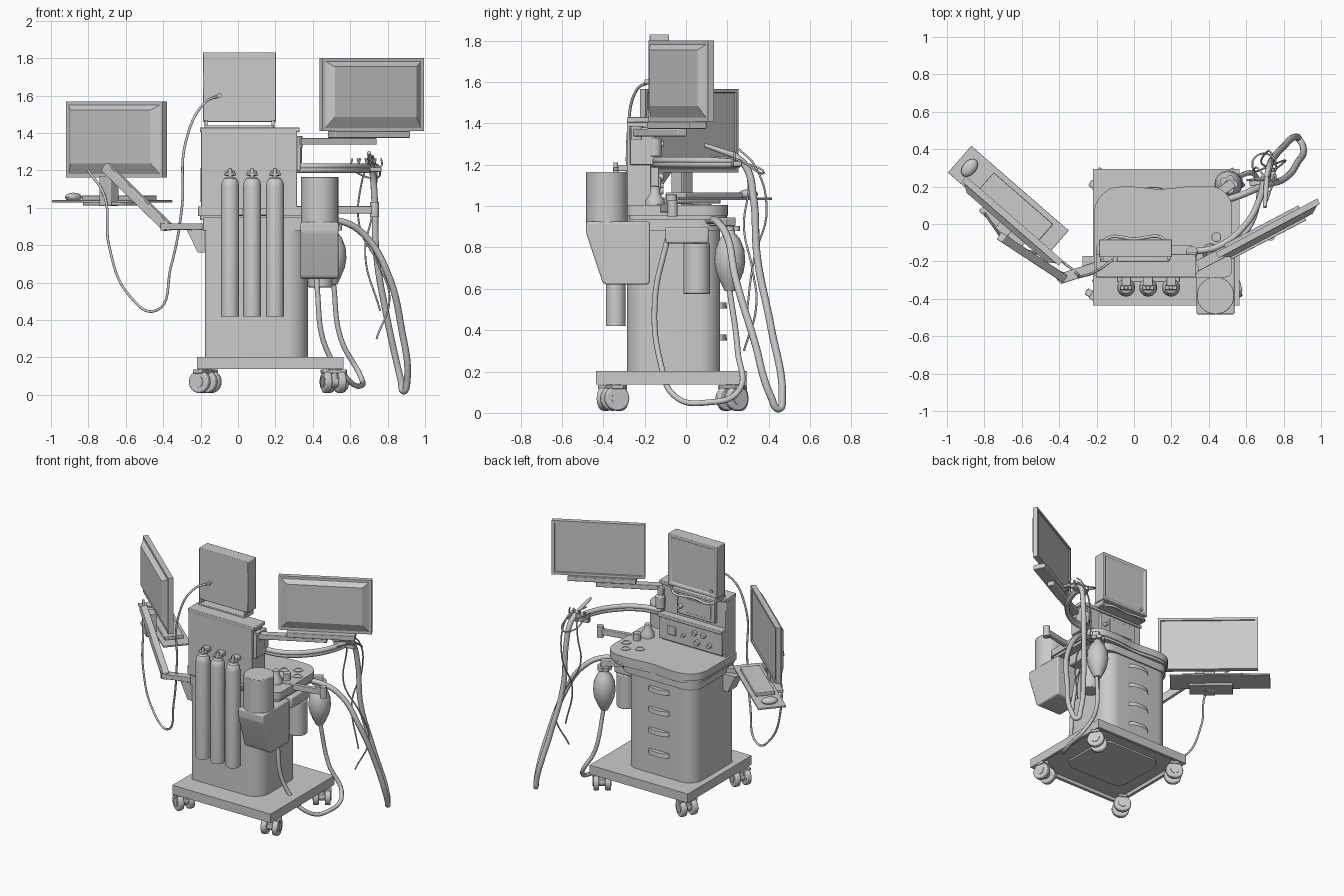
import bpy, bmesh, math
from mathutils import Vector, Matrix

if "Cube" in bpy.data.objects:
    bpy.data.objects.remove(bpy.data.objects["Cube"])

def finish(name, bm, bevel=0.0, smooth=True, segs=2):
    bmesh.ops.recalc_face_normals(bm, faces=bm.faces)
    me = bpy.data.meshes.new(name)
    bm.to_mesh(me)
    bm.free()
    ob = bpy.data.objects.new(name, me)
    bpy.context.collection.objects.link(ob)
    bpy.ops.object.select_all(action='DESELECT')
    ob.select_set(True)
    bpy.context.view_layer.objects.active = ob
    if bevel:
        m = ob.modifiers.new("bevel", 'BEVEL')
        m.width, m.segments, m.limit_method = bevel, segs, 'ANGLE'
    if smooth:
        bpy.ops.object.shade_smooth_by_angle(angle=math.radians(35))
    return ob

def box(name, c, s, rz=0.0, bevel=0.004):
    bm = bmesh.new()
    bmesh.ops.create_cube(bm, size=1)
    bm.transform(Matrix.Translation(c) @ Matrix.Rotation(rz, 4, 'Z') @ Matrix.Diagonal((*s, 1)))
    return finish(name, bm, bevel)

def span(name, x0, x1, y0, y1, z0, z1, bevel=0.004):
    return box(name, ((x0+x1)/2, (y0+y1)/2, (z0+z1)/2), (x1-x0, y1-y0, z1-z0), bevel=bevel)

def bar(name, p, q, w, h):
    # rectangular arm between two points
    p, q = Vector(p), Vector(q)
    d = q - p
    bm = bmesh.new()
    bmesh.ops.create_cube(bm, size=1)
    rot = Matrix.Rotation(math.atan2(d.y, d.x), 4, 'Z') @ Matrix.Rotation(-math.atan2(d.z, d.xy.length), 4, 'Y')
    bm.transform(Matrix.Translation((p+q)/2) @ rot @ Matrix.Diagonal((d.length, w, h, 1)))
    return finish(name, bm, 0.004)

def cyl(name, p, q, r, r2=None, n=28, bevel=0.0):
    p, q = Vector(p), Vector(q)
    bm = bmesh.new()
    bmesh.ops.create_cone(bm, cap_ends=True, segments=n, radius1=r, radius2=r if r2 is None else r2, depth=(q-p).length)
    bm.transform(Matrix.Translation((p+q)/2) @ (q-p).to_track_quat('Z', 'Y').to_matrix().to_4x4())
    return finish(name, bm, bevel)

def lathe(name, loc, prof, n=28):
    bm = bmesh.new()
    vs = [bm.verts.new((r, 0, z)) for r, z in prof]
    es = [bm.edges.new(e) for e in zip(vs, vs[1:])]
    bmesh.ops.spin(bm, geom=vs+es, cent=(0, 0, 0), axis=(0, 0, 1), angle=2*math.pi, steps=n)
    bmesh.ops.remove_doubles(bm, verts=bm.verts, dist=1e-4)
    bm.transform(Matrix.Translation(loc))
    return finish(name, bm)

def rounded(pts):
    # corners given as (u, v, radius)
    out = []
    for i, (u, v, r) in enumerate(pts):
        c = Vector((u, v))
        if r == 0:
            out.append(c)
            continue
        a, b = (c + (Vector(pts[(i+k) % len(pts)][:2]) - c).normalized()*r for k in (-1, 1))
        for k in range(9):
            t = k/8
            A, B, C = (1-t)**2, 1.414*t*(1-t), t*t
            out.append((A*a + B*c + C*b)/(A+B+C))
    return out

def prism(name, pts, a, b, axis='z', bevel=0.0):
    put = {'z': lambda p, d: (p[0], p[1], d), 'x': lambda p, d: (d, p[0], p[1]), 'y': lambda p, d: (p[0], d, p[1])}[axis]
    bm = bmesh.new()
    f = bm.faces.new([bm.verts.new(put(p, a)) for p in rounded(pts)])
    g = bmesh.ops.extrude_face_region(bm, geom=[f])
    d = Vector(put((0, 0), b-a))
    bmesh.ops.translate(bm, verts=[v for v in g['geom'] if isinstance(v, bmesh.types.BMVert)], vec=d)
    return finish(name, bm, bevel)

def tube(name, pts, r):
    cu = bpy.data.curves.new(name, 'CURVE')
    cu.dimensions, cu.bevel_depth, cu.bevel_resolution = '3D', r, 3
    cu.use_fill_caps, cu.resolution_u = True, 8
    s = cu.splines.new('BEZIER')
    s.bezier_points.add(len(pts)-1)
    for bp, p in zip(s.bezier_points, pts):
        bp.co = p
        bp.handle_left_type = bp.handle_right_type = 'AUTO'
    ob = bpy.data.objects.new(name, cu)
    bpy.context.collection.objects.link(ob)
    bpy.ops.object.select_all(action='DESELECT')
    ob.select_set(True)
    bpy.context.view_layer.objects.active = ob
    bpy.ops.object.convert(target='MESH')

def monitor(name, c, w, h, t, rz, taper=0.06):
    # slab with recessed screen on +y and tapered housing on -y
    bm = bmesh.new()
    bmesh.ops.create_cube(bm, size=1)
    bm.transform(Matrix.Diagonal((w, t*0.55, h, 1)) @ Matrix.Translation((0, 0.41, 0)))
    bm.normal_update()
    scr = next(f for f in bm.faces if f.normal.y > 0.9)
    back = next(f for f in bm.faces if f.normal.y < -0.9)
    bmesh.ops.inset_region(bm, faces=[scr], thickness=0.025)
    bmesh.ops.inset_region(bm, faces=[scr], thickness=0.003, depth=-0.008)
    bmesh.ops.inset_region(bm, faces=[back], thickness=0.025)
    bmesh.ops.inset_region(bm, faces=[back], thickness=taper, depth=t*0.45)
    for v in back.verts:
        v.co.z += 0.015
    bm.transform(Matrix.Translation(c) @ Matrix.Rotation(rz, 4, 'Z'))
    finish(name, bm, 0, False)

# wheeled base with recessed underside
bm = bmesh.new()
bmesh.ops.create_cube(bm, size=1)
bm.transform(Matrix.Translation((0.172, -0.07, 0.17)) @ Matrix.Diagonal((0.785, 0.73, 0.065, 1)))
bm.normal_update()
under = next(f for f in bm.faces if f.normal.z < -0.9)
bmesh.ops.inset_region(bm, faces=[under], thickness=0.03)
bmesh.ops.inset_region(bm, faces=[under], thickness=0.002, depth=-0.025)
finish("base", bm, 0, False)
prism("base_under_panel", [(-0.1, -0.27, .08), (0.4, -0.27, .08), (0.4, 0.17, .08), (-0.1, 0.17, .08)], 0.15, 0.17)

# twin wheel casters
for i, (x, y, a) in enumerate([(-0.185, -0.355, 60), (0.51, -0.345, 15), (-0.165, 0.225, 60), (0.515, 0.222, 35)]):
    d = Vector((math.cos(math.radians(a)), math.sin(math.radians(a)), 0))
    c = Vector((x, y, 0.07))
    for s in (-1, 1):
        cyl(f"caster_wheel_{i}_{s}", c + d*s*0.02, c + d*s*0.058, 0.06, bevel=0.008)
        cyl(f"caster_hub_{i}_{s}", c + d*s*0.05, c + d*s*0.062, 0.03)
    cyl(f"caster_axle_{i}", c - d*0.03, c + d*0.03, 0.03)
    cyl(f"caster_stem_{i}", c, c + Vector((0, 0, 0.09)), 0.028)
    box(f"caster_hood_{i}", c + Vector((0, 0, 0.055)), (0.13, 0.06, 0.02), math.radians(a))

# cabinet, skirt and worktop
prism("cabinet", [(-0.176, -0.286, .02), (0.374, -0.286, .11), (0.374, 0.165, .1), (-0.176, 0.165, .1)], 0.2, 0.9)
prism("cabinet_skirt", [(-0.188, -0.286, .02), (0.42, -0.286, .05), (0.44, 0.175, .12), (-0.188, 0.175, .1)], 0.88, 0.95)
top = [(-0.213, -0.285, .02), (0.525, -0.285, .04), (0.525, 0.2, .12), (0.3, 0.205, .06), (0.15, 0.183, .06), (-0.05, 0.205, .06), (-0.213, 0.18, .12)]
prism("worktop", top, 0.955, 1.006, bevel=0.008)
prism("worktop_lower_lip", [(u*0.97+.004, v*0.97, r) for u, v, r in top], 0.935, 0.957)

# drawer pulls: half round hoods open below
for i, z in enumerate((0.82, 0.67, 0.52, 0.365)):
    bm = bmesh.new()
    bmesh.ops.create_cone(bm, cap_ends=True, segments=32, radius1=1, radius2=0.93, depth=1)
    bmesh.ops.bisect_plane(bm, geom=bm.verts[:]+bm.edges[:]+bm.faces[:], plane_co=(0, 0, 0), plane_no=(0, 1, 0), clear_inner=True)
    bm.normal_update()
    bmesh.ops.delete(bm, geom=[f for f in bm.faces if f.normal.z < -0.9], context='FACES')
    bm.transform(Matrix.Translation((0.1, 0.163, z)) @ Matrix.Diagonal((0.085, 0.035, 0.03, 1)))
    finish(f"drawer_pull_{i}", bm)

# upright housing and control panels
span("upright_housing", -0.198, 0.315, -0.285, -0.17, 1.0, 1.41)
span("upright_cap", -0.203, 0.33, -0.285, -0.16, 1.405, 1.43)
span("upright_side_cover", 0.29, 0.335, -0.27, -0.15, 1.2, 1.38)
span("control_panel", -0.2, 0.31, -0.18, -0.13, 1.03, 1.19)
span("control_panel_hood", -0.2, 0.31, -0.18, -0.115, 1.19, 1.215)
span("display_bezel", -0.13, 0.17, -0.18, -0.145, 1.24, 1.39)
span("display_screen", -0.1, 0.1, -0.15, -0.14, 1.265, 1.365, 0.002)
span("gauge_block", 0.17, 0.24, -0.14, -0.12, 1.08, 1.14)
for i, (x, z, r) in enumerate([(0.02, 1.14, .02), (-0.05, 1.14, .02), (0.0, 1.075, .022), (-0.1, 1.08, .018), (0.11, 1.1, .015), (0.14, 1.3, .015)]):
    cyl(f"control_knob_{i}", (x, -0.15, z), (x, -0.11, z), r, r*0.8)
cyl("arm_joint_knob", (0.31, -0.15, 1.24), (0.31, -0.15, 1.33), 0.032, bevel=0.006)

# central monitor on its stand with front rail
bm = bmesh.new()
bmesh.ops.create_cube(bm, size=1)
bm.transform(Matrix.Translation((0.008, -0.13, 1.645)) @ Matrix.Diagonal((0.392, 0.095, 0.37, 1)))
bm.normal_update()
f = next(f for f in bm.faces if f.normal.y > 0.9)
bmesh.ops.inset_region(bm, faces=[f], thickness=0.03)
bmesh.ops.inset_region(bm, faces=[f], thickness=0.003, depth=-0.008)
finish("central_monitor", bm, 0.006)
cyl("central_monitor_button", (-0.14, -0.095, 1.5), (-0.14, -0.082, 1.5), 0.012)
for x in (-0.17, 0.187):
    span(f"stand_leg_{x}", x-0.008, x+0.008, -0.19, -0.1, 1.425, 1.47, 0.002)
span("monitor_stand_plate", -0.18, 0.19, -0.2, -0.09, 1.42, 1.44)
tube("stand_rail", [(-0.16, -0.13, 1.43), (-0.155, -0.085, 1.42), (0.0, -0.08, 1.42), (0.165, -0.085, 1.42), (0.17, -0.13, 1.43)], 0.009)

# right monitor and swing arm
monitor("right_monitor", (0.722, -0.035, 1.605), 0.615, 0.39, 0.06, math.radians(28))
bar("right_monitor_arm", (0.29, -0.25, 1.355), (0.73, -0.02, 1.355), 0.055, 0.035)
bar("right_monitor_plate", (0.5, -0.15, 1.392), (0.9, 0.06, 1.392), 0.09, 0.036)
cyl("right_arm_pivot", (0.31, -0.24, 1.32), (0.31, -0.24, 1.385), 0.035)

# left monitor, keyboard tray and folding arm
RL = math.radians(-41)
monitor("left_monitor", (-0.66, 0.005, 1.365), 0.685, 0.405, 0.065, RL)
M = Matrix.Translation((-0.672, 0.12, 0)) @ Matrix.Rotation(RL, 4, 'Z')
box("keyboard_tray", M @ Vector((0, 0, 1.035)), (0.69, 0.19, 0.012), RL, 0.003)
box("keyboard", M @ Vector((0.05, 0, 1.053)), (0.42, 0.13, 0.026), RL)
bm = bmesh.new()
bmesh.ops.create_uvsphere(bm, u_segments=20, v_segments=10, radius=1)
bm.transform(Matrix.Translation(M @ Vector((-0.275, 0.0, 1.057))) @ Matrix.Rotation(RL, 4, 'Z') @ Matrix.Diagonal((0.036, 0.055, 0.024, 1)))
finish("mouse", bm)
box("left_mount_box", (-0.69, -0.02, 1.09), (0.08, 0.07, 0.16), RL)
box("left_tray_bracket", (-0.675, 0.02, 1.022), (0.3, 0.13, 0.02), RL)
bar("left_upper_arm", (-0.71, -0.07, 1.22), (-0.375, -0.29, 0.895), 0.045, 0.05)
bar("left_lower_arm", (-0.4, -0.295, 0.9), (-0.17, -0.22, 0.9), 0.055, 0.035)
cyl("left_elbow", (-0.385, -0.285, 0.88), (-0.385, -0.285, 0.92), 0.03)
prism("left_arm_bracket", [(-0.275, .885, 0), (-0.17, .885, 0), (-0.17, .76, 0), (-0.215, .76, 0)], -0.27, -0.17, 'y')

# gas tanks with valves
for i, x in enumerate((-0.042, 0.076, 0.198)):
    lathe(f"gas_tank_{i}", (x, -0.34, 0), [(0, .42), (.048, .42), (.048, 1.115), (.044, 1.14), (.032, 1.158), (.014, 1.165), (.012, 1.185), (.01, 1.21), (0, 1.212)])
    span(f"tank_valve_{i}", x-0.032, x+0.032, -0.352, -0.328, 1.172, 1.186, 0.004)
    span(f"tank_bracket_{i}", x-0.025, x+0.025, -0.33, -0.28, 1.17, 1.2)
span("tank_yoke", -0.09, 0.245, -0.31, -0.28, 0.96, 1.0)

# waste bin holder and canister
prism("bin_holder", [(-0.483, .925, 0), (-0.175, .925, 0), (-0.175, .62, .02), (-0.4, .62, .02), (-0.483, .87, .01)], 0.335, 0.537, 'x', 0.008)
cyl("bin_canister", (0.436, -0.383, 0.9), (0.436, -0.383, 1.165), 0.1, n=40, bevel=0.004)

# absorber canister and breathing bag
cyl("absorber_canister", (0.44, 0.052, 0.575), (0.44, 0.052, 0.82), 0.065, bevel=0.006)
span("absorber_head", 0.36, 0.5, -0.1, 0.11, 0.82, 0.9, 0.01)
lathe("breathing_bag", (0.505, 0.212, 0), [(0, .585), (.025, .59), (.045, .63), (.066, .68), (.075, .73), (.07, .79), (.05, .84), (.025, .87), (.02, .93), (0, .932)], 16)
bar("bag_bracket", (0.36, 0.1, 0.925), (0.53, 0.22, 0.925), 0.05, 0.04)
for k in range(5):
    p = Vector((0.505, 0.212, 0.88)) + Matrix.Rotation(k*math.tau/5, 3, 'Z') @ Vector((0.03, 0, 0))
    cyl(f"bag_clamp_{k}", p, p + Vector((0, 0, 0.025)), 0.02, n=12)

# worktop fittings
lathe("vaporizer", (0.41, -0.15, 0), [(0, 1.0), (.045, 1.0), (.045, 1.03), (.025, 1.06), (.022, 1.095), (0, 1.1)])
cyl("flow_cup", (0.44, -0.07, 1.0), (0.44, -0.07, 1.055), 0.026, bevel=0.003)
for i, (x, y) in enumerate([(0.42, 0.09), (0.34, 0.04), (0.47, 0.01)]):
    lathe(f"cup_ring_{i}", (x, y, 0), [(.022, 1.004), (.022, 1.01), (.034, 1.01), (.034, 1.004)])
bar("side_rail_arm", (0.42, -0.13, 0.99), (0.75, -0.06, 0.99), 0.03, 0.04)
cyl("side_rail_post", (0.73, -0.065, 0.95), (0.73, -0.065, 1.03), 0.024)

# curved hose support arm with clip head
for z in (1.203, 1.221):
    tube(f"hose_support_arm_{z}", [(0.3, -0.15, z), (0.45, -0.12, z), (0.6, 0.0, z), (0.67, 0.13, z), (0.7, 0.26, z)], 0.017)
box("hose_clip_bar", (0.69, 0.235, 1.205), (0.15, 0.04, 0.025), 0.2)
for i in range(4):
    x = 0.625 + i*0.042
    tube(f"hose_clip_{i}", [(x-0.014, 0.235, 1.265), (x-0.015, 0.235, 1.225), (x+0.015, 0.235, 1.225), (x+0.014, 0.235, 1.265)], 0.005)
cyl("hose_wand", (0.71, 0.25, 1.24), (0.7, 0.09, 1.295), 0.015, 0.01)

# hoses and cables
tube("breathing_hose", [(0.42, 0.11, .93), (0.56, 0.15, .925), (0.68, 0.2, .85), (0.8, 0.24, .65), (0.875, 0.33, .35), (0.905, 0.41, .08), (0.885, 0.45, .02), (0.87, 0.465, .08), (0.795, 0.41, .42), (0.74, 0.345, .75), (0.73, 0.325, 1.05), (0.72, 0.29, 1.19), (0.71, 0.23, 1.245)], 0.018)
tube("bag_hose", [(0.42, -0.09, .84), (0.425, -0.15, .55), (0.47, -0.125, .25), (0.6, -0.04, .07), (0.66, 0.1, .05), (0.655, 0.25, .1), (0.55, 0.25, .3), (0.51, 0.21, .6)], 0.014)
tube("monitor_cable", [(-0.1, -0.18, 1.6), (-0.18, -0.24, 1.56), (-0.28, -0.28, 1.35), (-0.3, -0.27, 1.0), (-0.36, -0.22, .68), (-0.44, -0.18, .45), (-0.58, -0.14, .53), (-0.69, -0.1, .8), (-0.71, -0.07, 1.05), (-0.8, 0.06, 1.2)], 0.007)
cyl("monitor_cable_plug", (-0.1, -0.2, 1.6), (-0.1, -0.17, 1.6), 0.013)
tube("sensor_wire", [(0.7, 0.25, 1.25), (0.66, 0.3, 1.13), (0.65, 0.28, .9), (0.75, 0.32, .7), (0.81, 0.34, .52), (0.74, 0.28, .3)], 0.005)
tube("sensor_wire_second", [(0.72, 0.25, 1.28), (0.74, 0.33, 1.2), (0.72, 0.39, .98), (0.68, 0.33, .75), (0.76, 0.29, .45)], 0.005)
tube("sensor_wire_loop", [(0.64, 0.24, 1.22), (0.65, 0.36, 1.18), (0.74, 0.36, 1.16), (0.75, 0.26, 1.22), (0.71, 0.12, 1.24)], 0.005)
